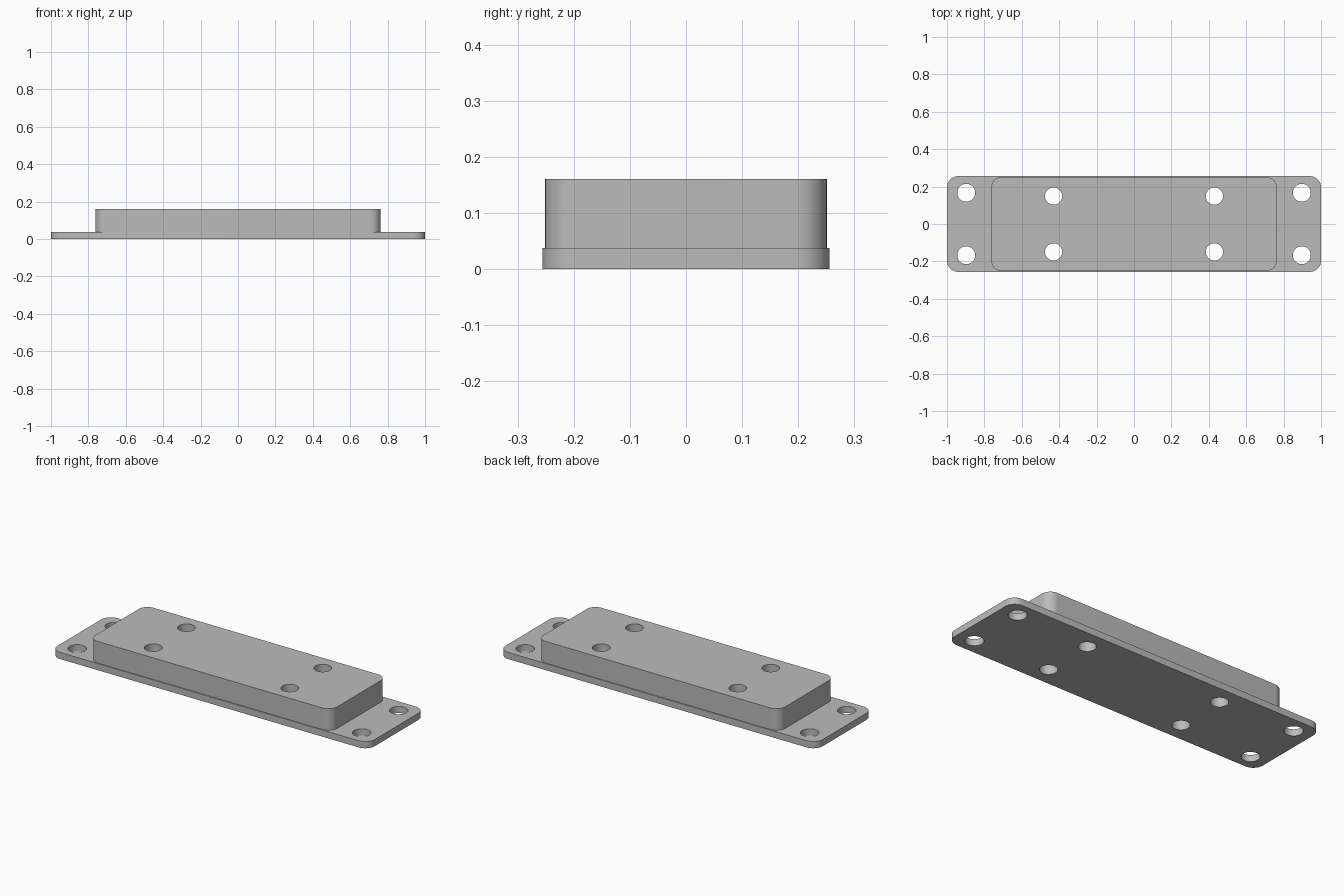
import bpy
import bmesh
from math import cos, sin, pi, radians

default = bpy.data.objects.get("Cube")
if default:
    bpy.data.objects.remove(default, do_unlink=True)

grey = bpy.data.materials.new("plain grey")
grey.use_nodes = True
colour = (0.5, 0.5, 0.5, 1)
grey.diffuse_color = colour
grey.node_tree.nodes["Principled BSDF"].inputs["Base Color"].default_value = colour


def prism(name, outline, bottom, top):
    """Extrude a flat outline from bottom to top."""
    bm = bmesh.new()
    face = bm.faces.new([bm.verts.new((x, y, bottom)) for x, y in outline])
    grown = bmesh.ops.extrude_face_region(bm, geom=[face])["geom"]
    verts = [g for g in grown if isinstance(g, bmesh.types.BMVert)]
    bmesh.ops.translate(bm, verts=verts, vec=(0, 0, top - bottom))
    bmesh.ops.recalc_face_normals(bm, faces=bm.faces)
    mesh = bpy.data.meshes.new(name)
    bm.to_mesh(mesh)
    bm.free()
    mesh.materials.append(grey)
    obj = bpy.data.objects.new(name, mesh)
    bpy.context.collection.objects.link(obj)
    return obj


def rounded_rectangle(half_x, half_y, radius, steps=12):
    points = []
    for quarter, (sx, sy) in enumerate([(1, 1), (-1, 1), (-1, -1), (1, -1)]):
        for i in range(steps + 1):
            a = (quarter + i / steps) * pi / 2
            points.append((sx * (half_x - radius) + radius * cos(a),
                           sy * (half_y - radius) + radius * sin(a)))
    return points


def circle(cx, cy, radius, steps=48):
    return [(cx + radius * cos(2 * pi * i / steps),
             cy + radius * sin(2 * pi * i / steps)) for i in range(steps)]


# Thin mounting plate with the raised block on top
plate_top = 0.038
plate = prism("base_plate", rounded_rectangle(1.0, 0.256, 0.06), 0, plate_top)
block = prism("raised_block", rounded_rectangle(0.763, 0.251, 0.055), plate_top, 0.161)

# Four holes at the plate ends, four through both block and plate
hole_sets = [("end_hole", 0.897, 0.167, 0.048, [plate]),
             ("block_hole", 0.43, 0.149, 0.046, [plate, block])]
for name, x, y, radius, targets in hole_sets:
    for sx in (-1, 1):
        for sy in (-1, 1):
            drill = prism(name + "_cutter", circle(sx * x, sy * y, radius), -0.1, 0.3)
            drill.hide_render = True
            for target in targets:
                cut = target.modifiers.new(name, "BOOLEAN")
                cut.operation = "DIFFERENCE"
                cut.solver = "EXACT"
                cut.object = drill
                bpy.context.view_layer.objects.active = target
                bpy.ops.object.modifier_apply(modifier=cut.name)
            bpy.data.objects.remove(drill, do_unlink=True)

# Smooth the rounded corners and hole walls, keep the rims sharp
for part in (plate, block):
    bpy.ops.object.select_all(action="DESELECT")
    part.select_set(True)
    bpy.context.view_layer.objects.active = part
    bpy.ops.object.shade_smooth_by_angle(angle=radians(30))
